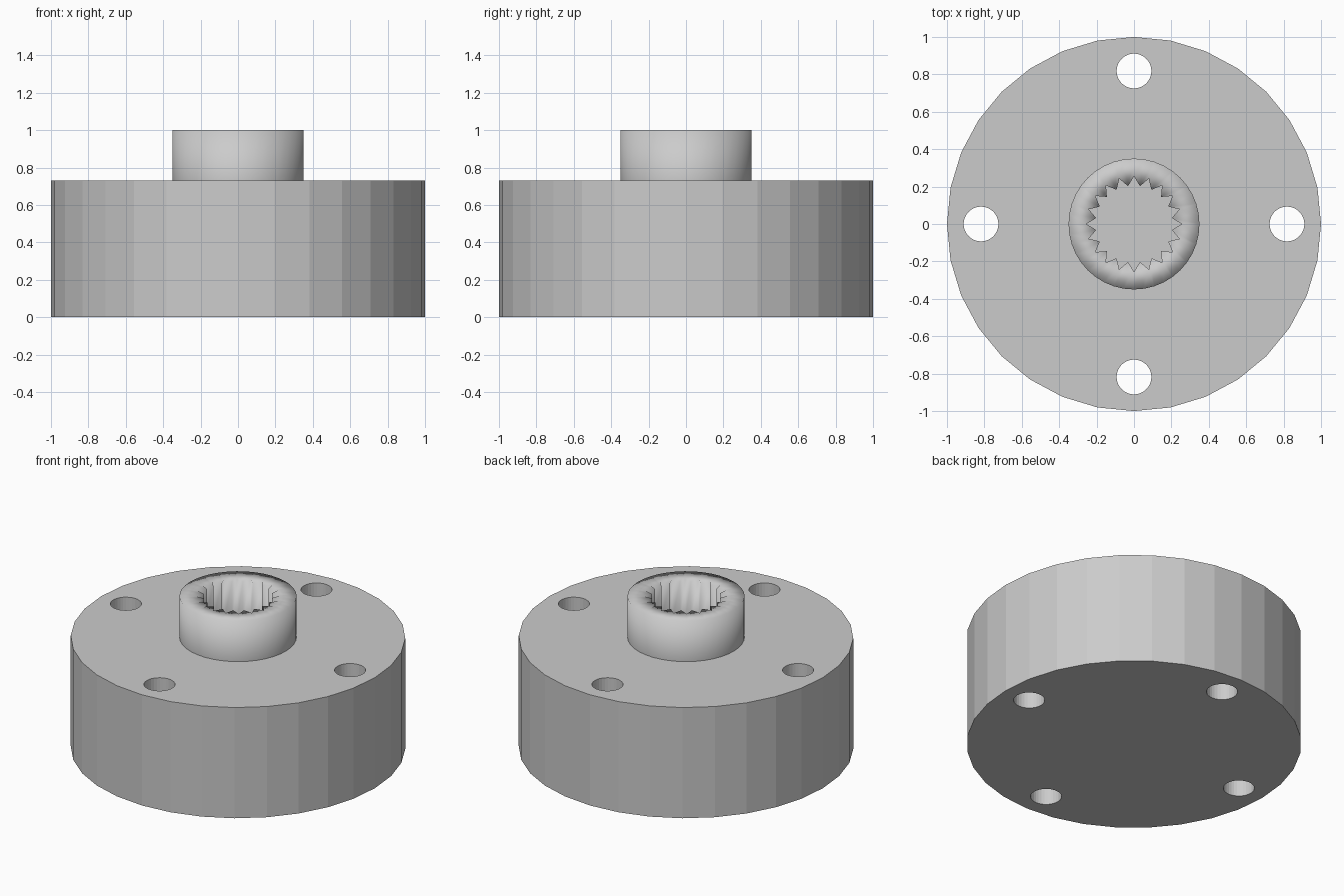
import bpy, bmesh, math

if "Cube" in bpy.data.objects:
    bpy.data.objects.remove(bpy.data.objects["Cube"])

grey = bpy.data.materials.new("plain grey")
grey.diffuse_color = (0.6, 0.6, 0.6, 1)
grey.use_nodes = True
grey.node_tree.nodes["Principled BSDF"].inputs["Base Color"].default_value = grey.diffuse_color

# Flange disc, 32 flat sides
bpy.ops.mesh.primitive_cylinder_add(vertices=32, radius=1, depth=0.73, location=(0, 0, 0.365))
flange = bpy.context.object
flange.name = "flange_disc"
flange.data.materials.append(grey)

# Four bolt holes drilled right through
for k in range(4):
    a = k * math.pi / 2
    bpy.ops.mesh.primitive_cylinder_add(vertices=32, radius=0.093, depth=1.2,
                                        location=(0.818 * math.cos(a), 0.818 * math.sin(a), 0.365))
    cutter = bpy.context.object
    cutter.hide_render = True
    bpy.context.view_layer.objects.active = flange
    mod = flange.modifiers.new("bolt_hole", 'BOOLEAN')
    mod.operation = 'DIFFERENCE'
    mod.solver = 'EXACT'
    mod.object = cutter
    bpy.ops.object.modifier_apply(modifier=mod.name)
    bpy.data.objects.remove(cutter, do_unlink=True)

# Hub ring: round outside, toothed bore inside, smooth all over
TEETH, BOTTOM, TOP = 20, 0.73, 1.0
N = TEETH * 2
bm = bmesh.new()


def ring(radius, z):
    return [bm.verts.new((radius(i) * math.cos(2 * math.pi * i / N),
                          radius(i) * math.sin(2 * math.pi * i / N), z)) for i in range(N)]


def outer(i):
    return 0.35


def spline(i):
    return 0.205 if i % 2 else 0.255


loops = [ring(outer, BOTTOM), ring(outer, TOP), ring(spline, TOP), ring(spline, BOTTOM)]
for lo, hi in zip(loops, loops[1:]):
    for i in range(N):
        j = (i + 1) % N
        bm.faces.new((lo[i], lo[j], hi[j], hi[i])).smooth = True
mesh = bpy.data.meshes.new("splined_hub")
bm.to_mesh(mesh)
bm.free()
mesh.materials.append(grey)
bpy.context.collection.objects.link(bpy.data.objects.new("splined_hub", mesh))
